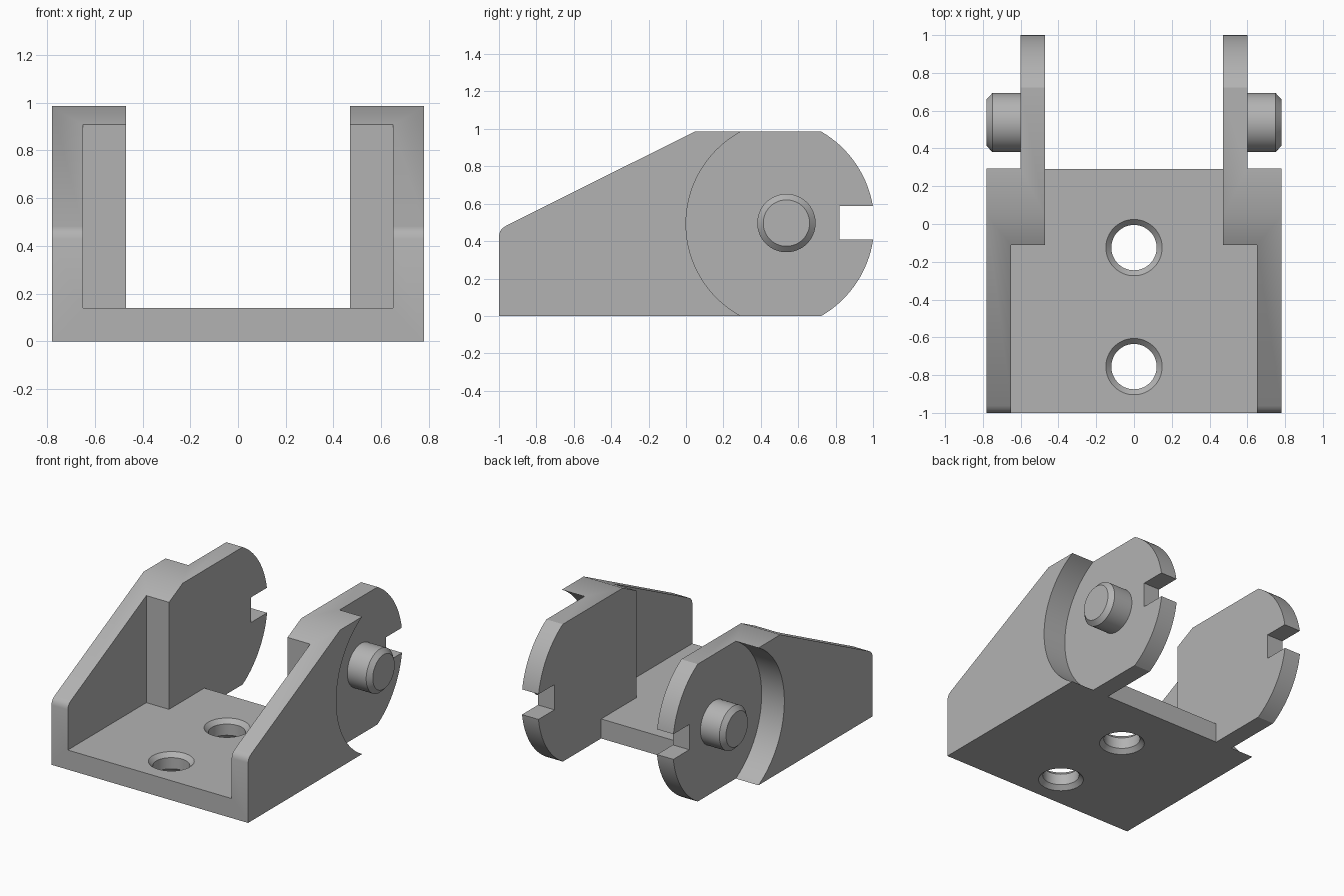
import bpy, bmesh, math
from mathutils import Vector

cube = bpy.data.objects.get("Cube")
if cube:
    bpy.data.objects.remove(cube, do_unlink=True)

steel = bpy.data.materials.new("plain_grey")
steel.use_nodes = True
grey = (0.45, 0.45, 0.45, 1)
steel.diffuse_color = grey
steel.node_tree.nodes["Principled BSDF"].inputs["Base Color"].default_value = grey


def finish(bm, name):
    bmesh.ops.recalc_face_normals(bm, faces=bm.faces[:])
    mesh = bpy.data.meshes.new(name)
    bm.to_mesh(mesh)
    bm.free()
    mesh.materials.append(steel)
    obj = bpy.data.objects.new(name, mesh)
    bpy.context.collection.objects.link(obj)
    return obj


def prism(name, points, offset):
    """Close a loop of 3D points and extrude it along offset."""
    bm = bmesh.new()
    face = bm.faces.new([bm.verts.new(p) for p in points])
    ext = bmesh.ops.extrude_face_region(bm, geom=[face])
    verts = [e for e in ext["geom"] if isinstance(e, bmesh.types.BMVert)]
    bmesh.ops.translate(bm, verts=verts, vec=Vector(offset))
    return finish(bm, name)


def box(name, lo, hi):
    (x0, y0, z0), (x1, y1, z1) = lo, hi
    return prism(name, [(x0, y0, z0), (x1, y0, z0), (x1, y1, z0), (x0, y1, z0)],
                 (0, 0, z1 - z0))


def lathe(name, profile, place, segs=64):
    """Revolve (radius, height) pairs; place maps local a, b, height to a point."""
    bm = bmesh.new()
    rings = []
    for r, h in profile:
        angles = [math.tau * i / segs for i in range(segs)]
        rings.append([bm.verts.new(place(r * math.cos(a), r * math.sin(a), h))
                      for a in angles])
    for low, high in zip(rings, rings[1:]):
        for i in range(segs):
            j = (i + 1) % segs
            bm.faces.new((low[i], low[j], high[j], high[i]))
    bm.faces.new(rings[0])
    bm.faces.new(rings[-1])
    return finish(bm, name)


def smooth(obj):
    bpy.ops.object.select_all(action="DESELECT")
    obj.select_set(True)
    bpy.context.view_layer.objects.active = obj
    bpy.ops.object.shade_smooth_by_angle(angle=math.radians(30))


# Main dimensions
WIDE, TOP, MID, FLOOR = 0.78, 0.985, 0.4925, 0.14
ARM_IN, ARM_OUT, WALL_IN = 0.47, 0.60, 0.65
END_Y, END_R = 0.437, 0.57
PIN_Y = 0.537

# Side outline: sloped front, flat top, rounded rear end
side = [(-1, 0), (-1, 0.43), (-0.994, 0.452), (-0.982, 0.469), (-0.962, 0.482), (0.045, TOP)]
sweep = math.asin(MID / END_R)
for i in range(41):
    a = sweep - 2 * sweep * i / 40
    side.append((END_Y + END_R * math.cos(a), MID + END_R * math.sin(a)))
body = prism("bracket_body", [(-WIDE, y, z) for y, z in side], (2 * WIDE, 0, 0))

# Cutters: stepped channel, rear gap, notch, round recesses, screw holes
half = [(WALL_IN, -1.2), (WALL_IN, -0.11), (ARM_IN, -0.11), (ARM_IN, 1.2)]
outline = half + [(-x, y) for x, y in reversed(half)]
cutters = [
    prism("channel_cutter", [(x, y, FLOOR) for x, y in outline], (0, 0, 1.2)),
    box("rear_gap_cutter", (-ARM_IN, 0.29, -0.2), (ARM_IN, 1.2, 0.5)),
    box("notch_cutter", (-1, 0.82, 0.408), (1, 1.2, 0.588)),
]
for s in (-1, 1):
    cutters.append(lathe("recess_cutter", [(0.56, ARM_OUT), (0.56, 1)],
                         lambda a, b, h, s=s: (s * h, 0.56 + a, MID + b), 128))
sink = 0.03
hole = [(0.178, -sink), (0.12, sink), (0.12, FLOOR - sink), (0.178, FLOOR + sink)]
for y in (-0.125, -0.755):
    cutters.append(lathe("hole_cutter", hole, lambda a, b, h, y=y: (a, y + b, h)))

bpy.context.view_layer.objects.active = body
for cutter in cutters:
    cutter.hide_render = True
    mod = body.modifiers.new("cut", "BOOLEAN")
    mod.operation = "DIFFERENCE"
    mod.solver = "EXACT"
    mod.object = cutter
    bpy.ops.object.modifier_apply(modifier=mod.name)
    bpy.data.objects.remove(cutter, do_unlink=True)
smooth(body)

# Chamfered pivot pins on the outer face of each arm
pin = [(0.156, 0.56), (0.156, 0.75), (0.124, WIDE)]
for s, label in ((1, "left"), (-1, "right")):
    smooth(lathe(label + "_pivot_pin", pin,
                 lambda a, b, h, s=s: (s * h, PIN_Y + a, MID + 0.004 + b)))
